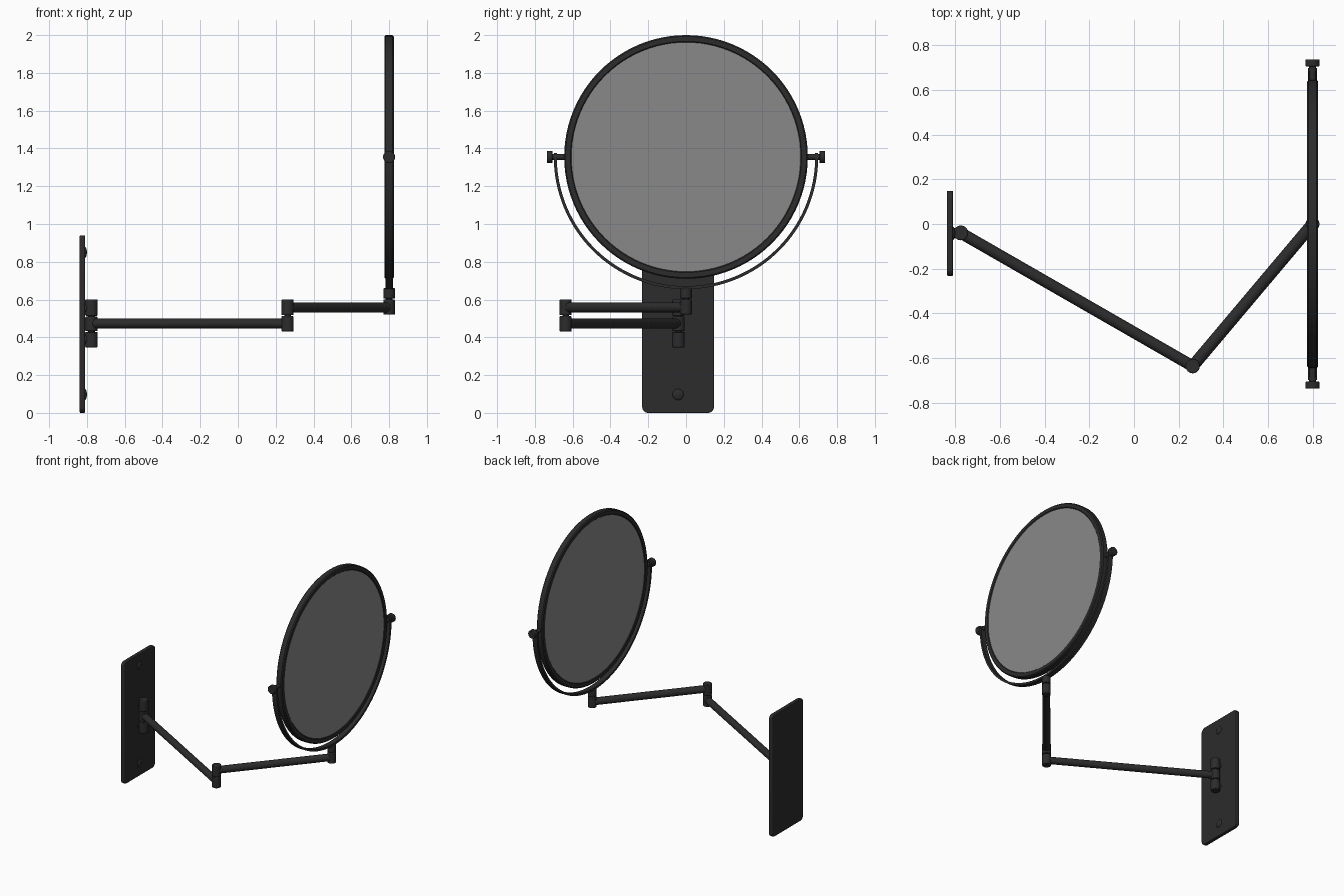
import bpy, bmesh
from math import pi, sin, cos, radians
from mathutils import Vector

if "Cube" in bpy.data.objects:
    bpy.data.objects.remove(bpy.data.objects["Cube"])

def material(name, v):
    m = bpy.data.materials.new(name)
    m.diffuse_color = (v, v, v, 1)
    m.use_nodes = True
    m.node_tree.nodes["Principled BSDF"].inputs["Base Color"].default_value = m.diffuse_color
    return m

BLACK = material("black_metal", 0.025)
GLASS = material("mirror_glass", 0.25)

def finish(name, bm, mat=BLACK, bevel=0.0):
    bmesh.ops.recalc_face_normals(bm, faces=bm.faces)
    me = bpy.data.meshes.new(name)
    bm.to_mesh(me)
    bm.free()
    me.materials.append(mat)
    ob = bpy.data.objects.new(name, me)
    bpy.context.collection.objects.link(ob)
    if bevel:
        b = ob.modifiers.new("bevel", 'BEVEL')
        b.width, b.segments, b.limit_method = bevel, 2, 'ANGLE'
        b.angle_limit = radians(50)
    bpy.ops.object.select_all(action='DESELECT')
    ob.select_set(True)
    bpy.context.view_layer.objects.active = ob
    bpy.ops.object.shade_smooth_by_angle(angle=radians(35))
    return ob

def rod(name, a, b, r, bevel=0.0, mat=BLACK, sides=32):
    a, b = Vector(a), Vector(b)
    bm = bmesh.new()
    bmesh.ops.create_cone(bm, cap_ends=True, segments=sides, radius1=r, radius2=r,
                          depth=(b - a).length)
    rot = (b - a).to_track_quat('Z', 'Y').to_matrix()
    bmesh.ops.rotate(bm, verts=bm.verts, matrix=rot)
    bmesh.ops.translate(bm, verts=bm.verts, vec=(a + b) / 2)
    return finish(name, bm, mat, bevel)

def sweep(name, profile, a0, a1, steps, closed):
    """Revolve (x offset, radius) points around the mirror's x axis."""
    bm = bmesh.new()
    n = steps if closed else steps + 1
    rings = []
    for i in range(n):
        t = a0 + (a1 - a0) * i / steps
        rings.append([bm.verts.new((MX + x, r * cos(t), MZ + r * sin(t))) for x, r in profile])
    k = len(profile)
    for i in range(steps):
        p, q = rings[i], rings[(i + 1) % n]
        for j in range(k):
            bm.faces.new((p[j], p[(j + 1) % k], q[(j + 1) % k], q[j]))
    if not closed:
        bm.faces.new(rings[0])
        bm.faces.new(rings[-1])
    return finish(name, bm)

MX, MZ = 0.80, 1.355
WALL, ELBOW, END = (-0.776, -0.04), (0.263, -0.637), (MX, 0.0)

# Wall plate with rounded corners
bm = bmesh.new()
bmesh.ops.create_cube(bm, size=1)
bmesh.ops.scale(bm, verts=bm.verts, vec=(0.028, 0.38, 0.94))
bmesh.ops.translate(bm, verts=bm.verts, vec=(-0.824, -0.042, 0.47))
edges = [e for e in bm.edges if abs(e.verts[0].co.x - e.verts[1].co.x) > 0.01]
bmesh.ops.bevel(bm, geom=edges, offset=0.032, segments=6, profile=0.5, affect='EDGES')
finish("wall_plate", bm, bevel=0.004)

# Domed screw heads
for i, z in enumerate((0.097, 0.85)):
    bm = bmesh.new()
    bmesh.ops.create_uvsphere(bm, u_segments=24, v_segments=12, radius=0.03)
    bmesh.ops.scale(bm, verts=bm.verts, vec=(0.4, 1, 1))
    bmesh.ops.translate(bm, verts=bm.verts, vec=(-0.812, -0.042, z))
    finish(f"screw_{i + 1}", bm)

# Hinges: stacked knuckles with a thin pin through the gaps
def hinge(name, xy, spans, r):
    for i, (z0, z1) in enumerate(spans):
        rod(f"{name}_knuckle_{i + 1}", (*xy, z0), (*xy, z1), r, 0.004)
    rod(f"{name}_pin", (*xy, spans[0][0] + 0.01), (*xy, spans[-1][1] - 0.01), 0.018)

hinge("wall_hinge", WALL, [(0.347, 0.429), (0.434, 0.509), (0.514, 0.60)], 0.033)
hinge("elbow_hinge", ELBOW, [(0.43, 0.512), (0.517, 0.60)], 0.032)
hinge("end_hinge", END, [(0.52, 0.60), (0.605, 0.66)], 0.031)

# Hinge mounts joining the fixed knuckles to the plate
for i, z in enumerate((0.39, 0.555)):
    rod(f"hinge_mount_{i + 1}", (-0.82, WALL[1], z), (*WALL, z), 0.022)

# Folding arms
rod("lower_arm", (*WALL, 0.473), (*ELBOW, 0.473), 0.026)
rod("upper_arm", (*ELBOW, 0.558), (*END, 0.558), 0.027)

# Mirror frame, grooved so both panes sit slightly recessed
sweep("mirror_frame", [(-0.025, 0.612), (-0.025, 0.638), (-0.018, 0.645), (0.018, 0.645),
                       (0.025, 0.638), (0.025, 0.612), (0.019, 0.606), (-0.019, 0.606)],
      0, 2 * pi, 96, True)
rod("mirror_panes", (MX - 0.02, 0, MZ), (MX + 0.02, 0, MZ), 0.609, mat=GLASS, sides=96)

# Half-ring yoke of flat strip
sweep("yoke", [(-0.02, 0.684), (-0.02, 0.7), (0.02, 0.7), (0.02, 0.684)], pi, 2 * pi, 64, False)

# Side pivots and knobs
for side, s in (("left", -1), ("right", 1)):
    rod(f"{side}_pivot_pin", (MX, s * 0.635, MZ), (MX, s * 0.715, MZ), 0.015)
    rod(f"{side}_yoke_eye", (MX, s * 0.684, MZ), (MX, s * 0.70, MZ), 0.02)
    rod(f"{side}_knob", (MX, s * 0.706, MZ), (MX, s * 0.737, MZ), 0.032, 0.004)
